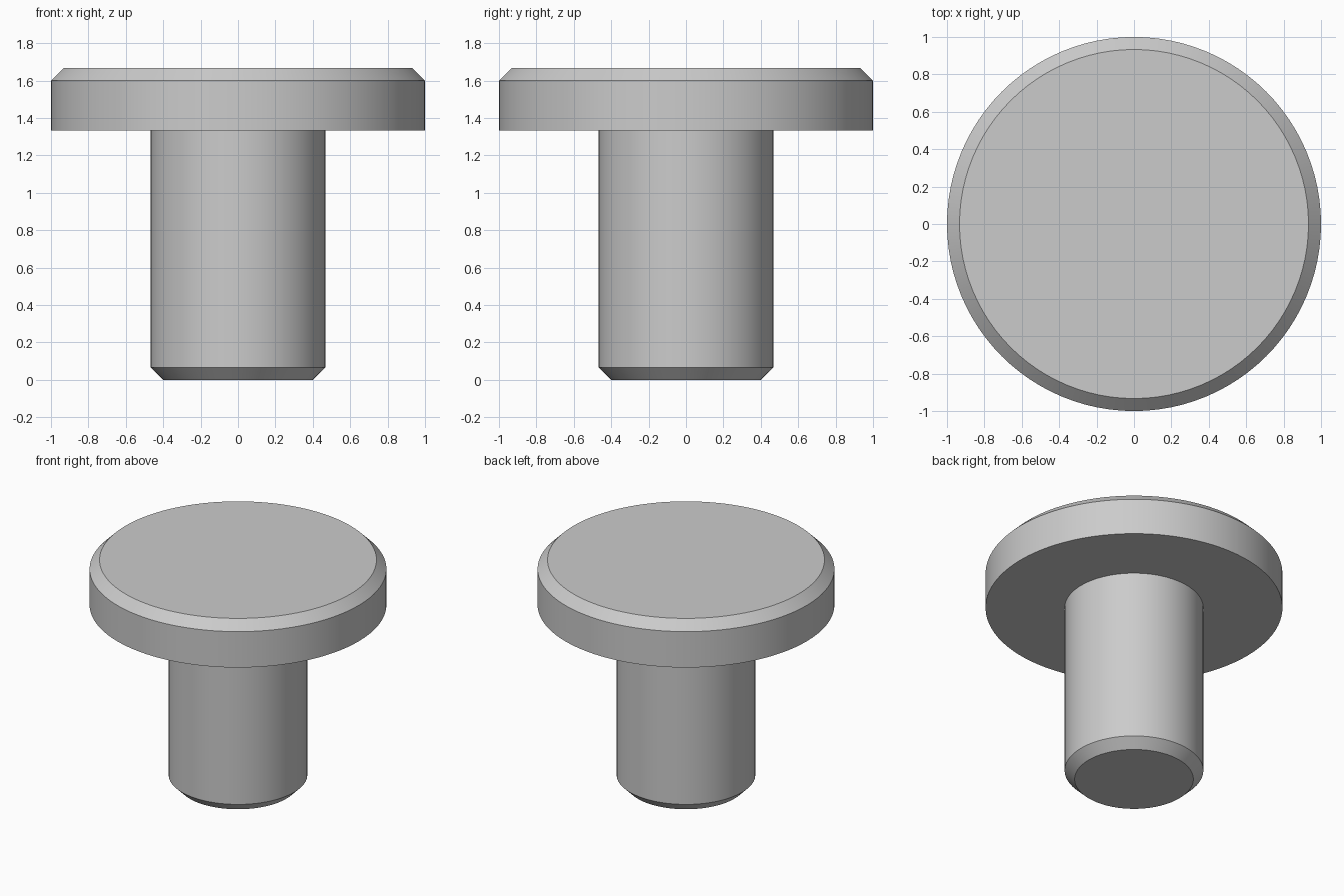
import bpy
import bmesh
import math

cube = bpy.data.objects.get("Cube")
if cube:
    bpy.data.objects.remove(cube, do_unlink=True)

SEGMENTS = 96
HEIGHT, HEAD_BASE = 1.667, 1.333
HEAD_RADIUS, SHANK_RADIUS, CHAMFER = 1.0, 0.467, 0.067

# Plain grey metal
grey = bpy.data.materials.new("grey_metal")
grey.use_nodes = True
colour = (0.6, 0.6, 0.6, 1.0)
grey.diffuse_color = colour
grey.node_tree.nodes["Principled BSDF"].inputs["Base Color"].default_value = colour

# Half profile of (radius, height), from the tip of the shank up to the head
profile = [
    (SHANK_RADIUS - CHAMFER, 0),
    (SHANK_RADIUS, CHAMFER),
    (SHANK_RADIUS, HEAD_BASE),
    (HEAD_RADIUS, HEAD_BASE),
    (HEAD_RADIUS, HEIGHT - CHAMFER),
    (HEAD_RADIUS - CHAMFER, HEIGHT),
]


def ring(bm, radius, z):
    angles = [math.tau * i / SEGMENTS for i in range(SEGMENTS)]
    return [bm.verts.new((radius * math.cos(a), radius * math.sin(a), z)) for a in angles]


# Headed pin: the profile turned round z, with flat end caps
bm = bmesh.new()
rings = [ring(bm, r, z) for r, z in profile]
for low, high in zip(rings, rings[1:]):
    for i in range(SEGMENTS):
        j = (i + 1) % SEGMENTS
        bm.faces.new((low[i], low[j], high[j], high[i]))
bm.faces.new(rings[0][::-1])
bm.faces.new(rings[-1])
mesh = bpy.data.meshes.new("headed_pin")
bm.to_mesh(mesh)
bm.free()
mesh.materials.append(grey)
pin = bpy.data.objects.new("headed_pin", mesh)
bpy.context.collection.objects.link(pin)

# Smooth round walls, crisp chamfer edges
bpy.ops.object.select_all(action="DESELECT")
pin.select_set(True)
bpy.context.view_layer.objects.active = pin
bpy.ops.object.shade_smooth_by_angle(angle=math.radians(30))
